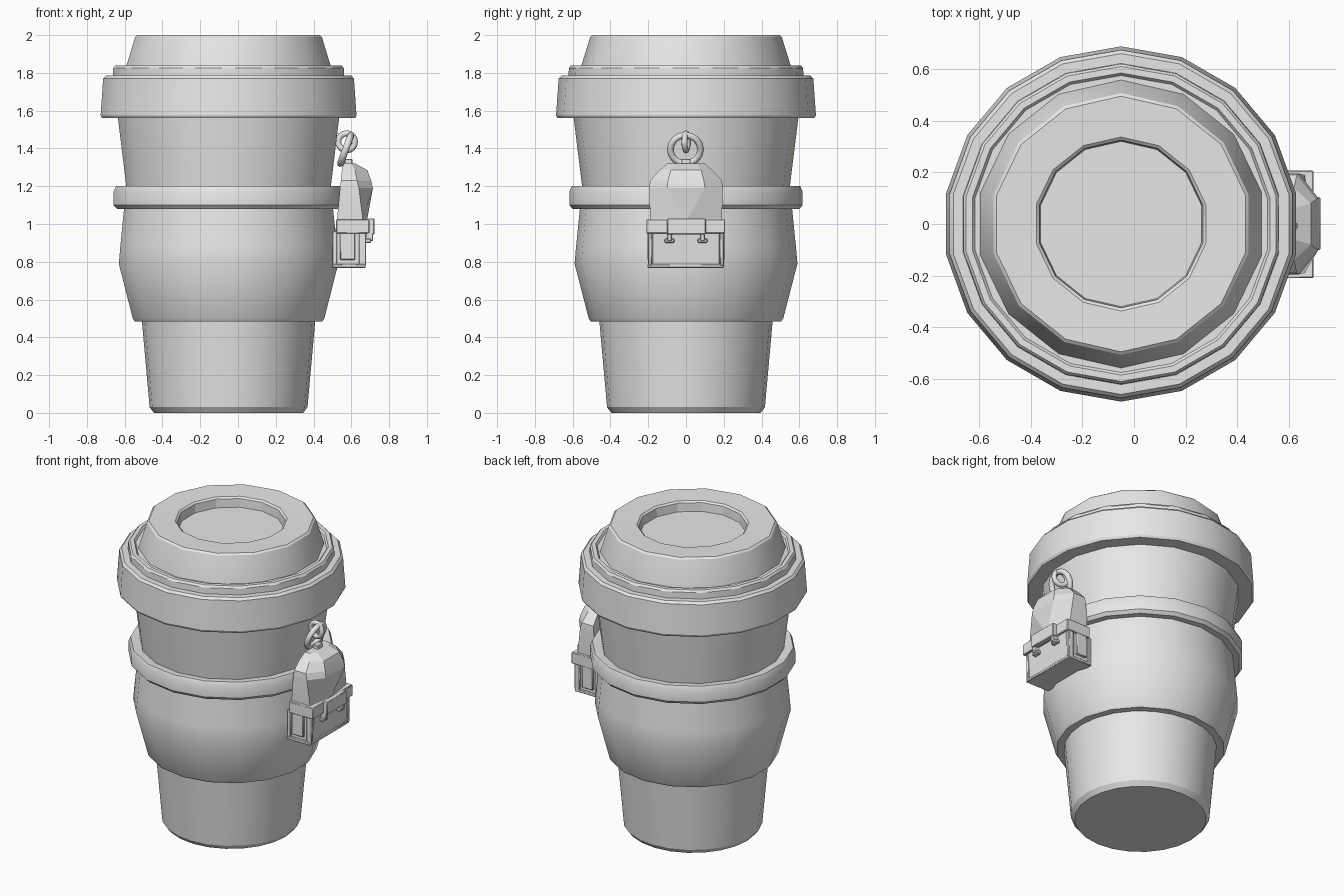
import bpy, bmesh
from math import sin, cos, pi, radians
from mathutils import Matrix

cube = bpy.data.objects.get("Cube")
if cube:
    bpy.data.objects.remove(cube, do_unlink=True)

grey = bpy.data.materials.new("light_grey")
grey.use_nodes = True
grey.diffuse_color = (0.8, 0.8, 0.8, 1)
grey.node_tree.nodes["Principled BSDF"].inputs["Base Color"].default_value = (0.8, 0.8, 0.8, 1)

CUP_X = -0.05


def finish(name, bm, bevel=0, smooth=30):
    bmesh.ops.recalc_face_normals(bm, faces=bm.faces)
    mesh = bpy.data.meshes.new(name)
    bm.to_mesh(mesh)
    bm.free()
    obj = bpy.data.objects.new(name, mesh)
    bpy.context.collection.objects.link(obj)
    mesh.materials.append(grey)
    bpy.ops.object.select_all(action='DESELECT')
    bpy.context.view_layer.objects.active = obj
    obj.select_set(True)
    bpy.ops.object.shade_smooth_by_angle(angle=radians(smooth))
    if bevel:
        mod = obj.modifiers.new("soft_edges", 'BEVEL')
        mod.width, mod.segments = bevel, 1
    return obj


def loft(name, sections, loop=False, **kw):
    """Skin a row of point rings; cap the ends unless it loops."""
    bm = bmesh.new()
    rings = [[bm.verts.new(p) for p in s] for s in sections]
    n = len(rings[0])
    pairs = list(zip(rings, rings[1:])) + ([(rings[-1], rings[0])] if loop else [])
    for a, b in pairs:
        for i in range(n):
            j = (i + 1) % n
            bm.faces.new((a[i], a[j], b[j], b[i]))
    if not loop:
        bm.faces.new(rings[0])
        bm.faces.new(rings[-1])
    return finish(name, bm, **kw)


def lathe(name, profile, sides=18, loop=False, **kw):
    angles = [pi / 2 + 2 * pi * i / sides for i in range(sides)]
    return loft(name, [[(CUP_X + r * cos(a), r * sin(a), z) for a in angles]
                       for r, z in profile], loop, **kw)


def box(name, x, y, z, bevel=0.004):
    bm = bmesh.new()
    bmesh.ops.create_cube(bm, size=1)
    for v in bm.verts:
        v.co = [lo + (c + 0.5) * (hi - lo) for c, (lo, hi) in zip(v.co, (x, y, z))]
    return finish(name, bm, bevel)


def hoop(name, centre, major, minor, turn):
    sections = []
    for i in range(16):
        a = 2 * pi * i / 16
        sections.append([turn @ Matrix.Translation((0, 0, 0)).to_3x3() @ p for p in ring_points(a, major, minor)])
    obj = loft(name, sections, True, smooth=50)
    obj.location = centre
    return obj


def ring_points(a, major, minor):
    from mathutils import Vector
    return [Vector((minor * sin(t), (major + minor * cos(t)) * cos(a),
                    (major + minor * cos(t)) * sin(a)))
            for t in (2 * pi * k / 8 for k in range(8))]


# Cup, sleeve and band
lathe("cup_base", [(0.395, 0), (0.418, 0.03), (0.46, 0.5)], sides=24)
lathe("sleeve", [(0.45, 0.485), (0.505, 0.485), (0.515, 0.5), (0.59, 0.79),
                 (0.582, 0.88), (0.56, 1.1), (0.5, 1.1)])
lathe("cup_upper", [(0.535, 1.08), (0.55, 1.2), (0.597, 1.58)])
lathe("band", [(0.54, 1.08), (0.6, 1.08), (0.618, 1.1), (0.618, 1.17),
               (0.605, 1.2), (0.585, 1.2), (0.54, 1.19)], loop=True)

# Lid rim, step, and dome with its sunken centre
lathe("lid_rim", [(0.56, 1.56), (0.68, 1.56), (0.688, 1.575), (0.674, 1.77),
                  (0.66, 1.785), (0.56, 1.785)], smooth=25)
lathe("lid_step", [(0.6, 1.77), (0.622, 1.785), (0.62, 1.825), (0.61, 1.838),
                   (0.585, 1.838), (0.575, 1.825), (0.5, 1.825)], smooth=25)
lathe("lid_dome", [(0.56, 1.81), (0.557, 1.83), (0.507, 1.99), (0.495, 2.0),
                   (0.337, 1.995), (0.325, 1.985), (0.32, 1.93)], sides=14, smooth=25)


# Backpack charm body: back, mid and front depth, then half widths
def bag_section(z, back, mid, front, wide, face):
    return [(back, -wide, z), (mid, -wide, z), (front, -face, z),
            (front, face, z), (mid, wide, z), (back, wide, z)]


loft("bag_body", [bag_section(*s) for s in (
    (0.96, 0.515, 0.66, 0.68, 0.19, 0.17),
    (1.03, 0.525, 0.66, 0.685, 0.19, 0.01),
    (1.19, 0.54, 0.64, 0.714, 0.195, 0.10),
    (1.23, 0.545, 0.63, 0.705, 0.19, 0.095),
    (1.285, 0.55, 0.62, 0.685, 0.14, 0.08),
    (1.32, 0.56, 0.6, 0.62, 0.10, 0.06))], smooth=10)
loft("bag_pocket", [bag_section(*s) for s in (
    (0.78, 0.5, 0.65, 0.668, 0.19, 0.175),
    (0.97, 0.515, 0.66, 0.682, 0.19, 0.175))], smooth=10)
box("bag_bottom_trim", (0.5, 0.675), (-0.205, 0.2), (0.768, 0.788))
box("bag_strap", (0.52, 0.695), (-0.21, 0.207), (0.95, 1.025))
box("bag_clasp_plate", (0.69, 0.722), (-0.1, 0.105), (0.945, 1.03))

# Mirrored side pockets, edge trims, buckles and straps
for side, label in ((-1, "right"), (1, "left")):
    def span(a, b):
        return sorted((side * a, side * b))
    box(label + "_side_pocket", (0.54, 0.62), span(0.18, 0.205), (0.81, 1.0))
    box(label + "_edge_trim", (0.64, 0.678), span(0.18, 0.2), (0.78, 0.96))
    box(label + "_buckle_strap", (0.675, 0.715), span(0.075, 0.1), (0.91, 0.96))
    box(label + "_buckle", (0.675, 0.705), span(0.062, 0.113), (0.9, 0.922))
    box(label + "_back_trim", (0.5, 0.525), span(0.18, 0.2), (0.78, 0.96))

# Hanging hoops
hoop("large_hoop", (0.57, -0.003, 1.395), 0.08, 0.018, Matrix.Rotation(radians(20), 3, 'Y'))
hoop("small_hoop", (0.575, 0, 1.435), 0.045, 0.016, Matrix.Rotation(radians(80), 3, 'Z'))
box("bag_loop", (0.565, 0.605), (-0.025, 0.025), (1.3, 1.345))
